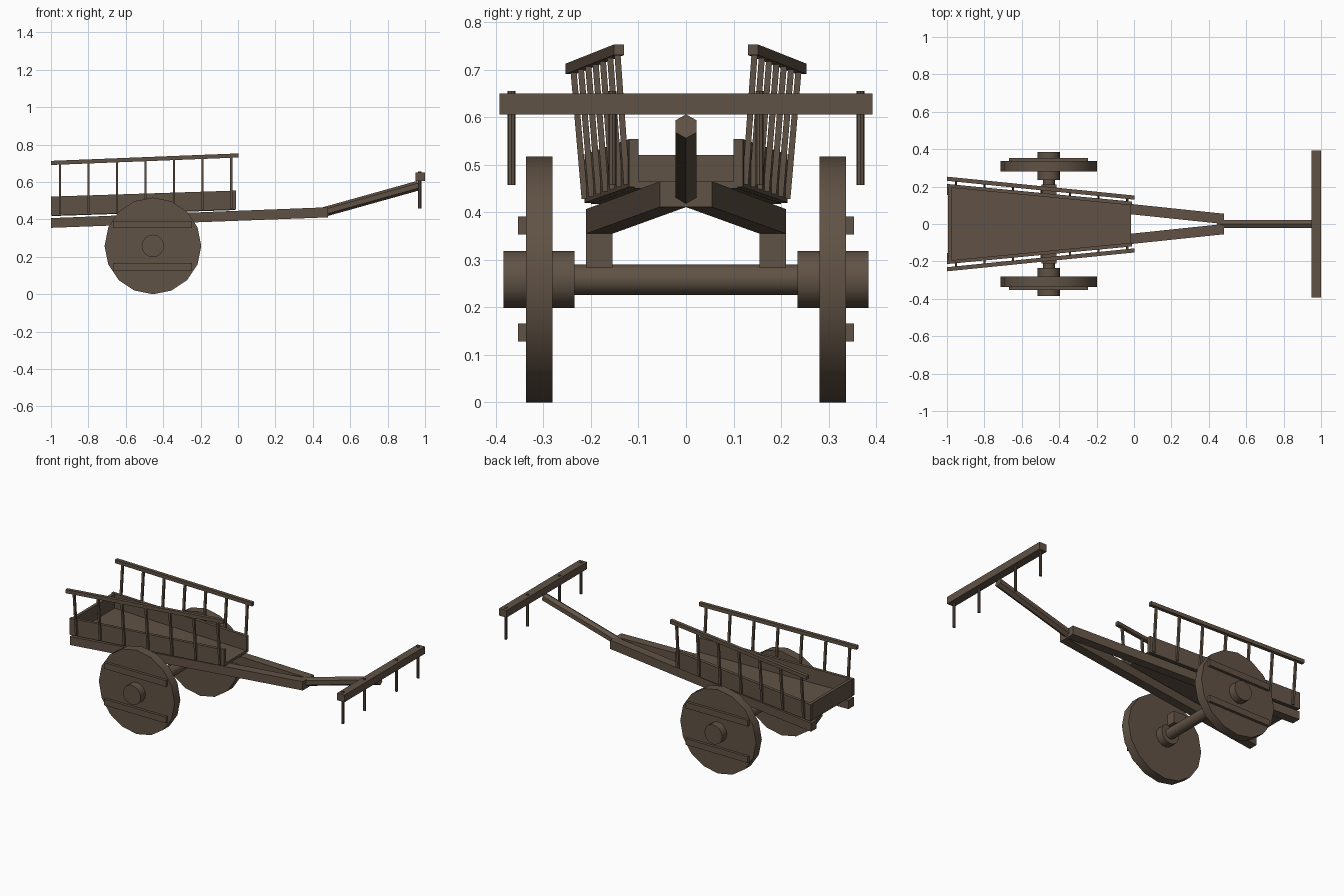
import bpy, bmesh, math
from mathutils import Vector

if "Cube" in bpy.data.objects:
    bpy.data.objects.remove(bpy.data.objects["Cube"])

wood = bpy.data.materials.new("weathered_brown_wood")
wood.diffuse_color = (0.118, 0.085, 0.060, 1)
wood.use_nodes = True
wood.node_tree.nodes["Principled BSDF"].inputs["Base Color"].default_value = wood.diffuse_color


def finish(name, bm, smooth=False):
    bmesh.ops.recalc_face_normals(bm, faces=bm.faces)
    me = bpy.data.meshes.new(name)
    bm.to_mesh(me)
    bm.free()
    me.materials.append(wood)
    ob = bpy.data.objects.new(name, me)
    bpy.context.collection.objects.link(ob)
    if smooth:
        bpy.ops.object.select_all(action='DESELECT')
        ob.select_set(True)
        bpy.context.view_layer.objects.active = ob
        bpy.ops.object.shade_smooth_by_angle(angle=math.radians(30))
    return ob


def beam(name, a, b):
    """Beam between two upright end sections, each (x, y0, y1, z0, z1)."""
    bm = bmesh.new()
    ends = [[bm.verts.new((x, y, z)) for y, z in ((y0, z0), (y1, z0), (y1, z1), (y0, z1))]
            for x, y0, y1, z0, z1 in (a, b)]
    for e in ends:
        bm.faces.new(e)
    for i in range(4):
        j = (i + 1) % 4
        bm.faces.new((ends[0][i], ends[0][j], ends[1][j], ends[1][i]))
    return finish(name, bm)


def box(name, x0, x1, y0, y1, z0, z1):
    return beam(name, (x0, y0, y1, z0, z1), (x1, y0, y1, z0, z1))


def rod(name, p, q, r, sides, smooth=False, phase=0.0):
    """Round or faceted rod from p to q."""
    p, q = Vector(p), Vector(q)
    d = (q - p).normalized()
    u = (Vector((0, 0, 1)) - d * d.z) if abs(d.z) < 0.9 else (Vector((1, 0, 0)) - d * d.x)
    u.normalize()
    v = d.cross(u)
    bm = bmesh.new()
    rings = []
    for c in (p, q):
        rings.append([bm.verts.new(c + r * (math.cos(t) * u + math.sin(t) * v))
                      for t in (phase + 2 * math.pi * i / sides for i in range(sides))])
        bm.faces.new(rings[-1])
    for i in range(sides):
        j = (i + 1) % sides
        bm.faces.new((rings[0][i], rings[0][j], rings[1][j], rings[1][i]))
    return finish(name, bm, smooth)


AX, AZ = -0.455, 0.2585   # axle position

rod("axle", (AX, -0.3, AZ), (AX, 0.3, AZ), 0.032, 16, True)

for s, side in ((-1, "right"), (1, "left")):
    # wheel disc, hub and cross battens
    rod(f"{side}_wheel", (AX, s * 0.281, AZ), (AX, s * 0.337, AZ), 0.2585, 16, True)
    rod(f"{side}_hub", (AX, s * 0.235, AZ), (AX, s * 0.384, AZ), 0.06, 16, True)
    for k, z in (("lower", 0.147), ("upper", 0.372)):
        box(f"{side}_wheel_{k}_batten", -0.668, -0.245, s * 0.33, s * 0.353, z - 0.019, z + 0.019)
    box(f"{side}_axle_block", -0.495, -0.415, s * 0.155, s * 0.21, 0.283, 0.355)

    # frame beams converging toward the shaft
    beam(f"{side}_frame_beam", (-1, s * 0.155, s * 0.21, 0.355, 0.407),
         (0.48, s * 0.0, s * 0.055, 0.411, 0.465))

    # side board
    beam(f"{side}_side_board", (-1, s * 0.196, s * 0.214, 0.42, 0.522),
         (-0.012, s * 0.10, s * 0.12, 0.453, 0.554))

    # rack: top rail and seven leaning slats
    beam(f"{side}_rack_rail", (-1, s * 0.231, s * 0.253, 0.691, 0.713),
         (0.004, s * 0.130, s * 0.152, 0.731, 0.753))
    for i in range(7):
        x = -0.952 + i * 0.1525
        t = x + 1
        rod(f"{side}_rack_slat_{i + 1}",
            (x, s * (0.218 - 0.097 * t), 0.427 + 0.033 * t),
            (x, s * (0.242 - 0.101 * t), 0.702 + 0.040 * t), 0.009, 4, False, math.pi / 4)

    # yoke pegs
    for k, y in (("inner", 0.155), ("outer", 0.367)):
        rod(f"{side}_{k}_yoke_peg", (0.972, s * y, 0.458), (0.972, s * y, 0.655), 0.0085, 8)

# cart floor and tail board (front is open)
beam("floor", (-0.995, -0.2, 0.2, 0.418, 0.433), (-0.015, -0.108, 0.108, 0.45, 0.465))
box("tail_board", -0.995, -0.977, -0.2, 0.2, 0.42, 0.521)

# draught shaft and yoke
rod("shaft", (0.45, 0, 0.437), (0.965, 0, 0.581), 0.026, 6)
box("yoke", 0.95, 1.0, -0.392, 0.392, 0.606, 0.65)
